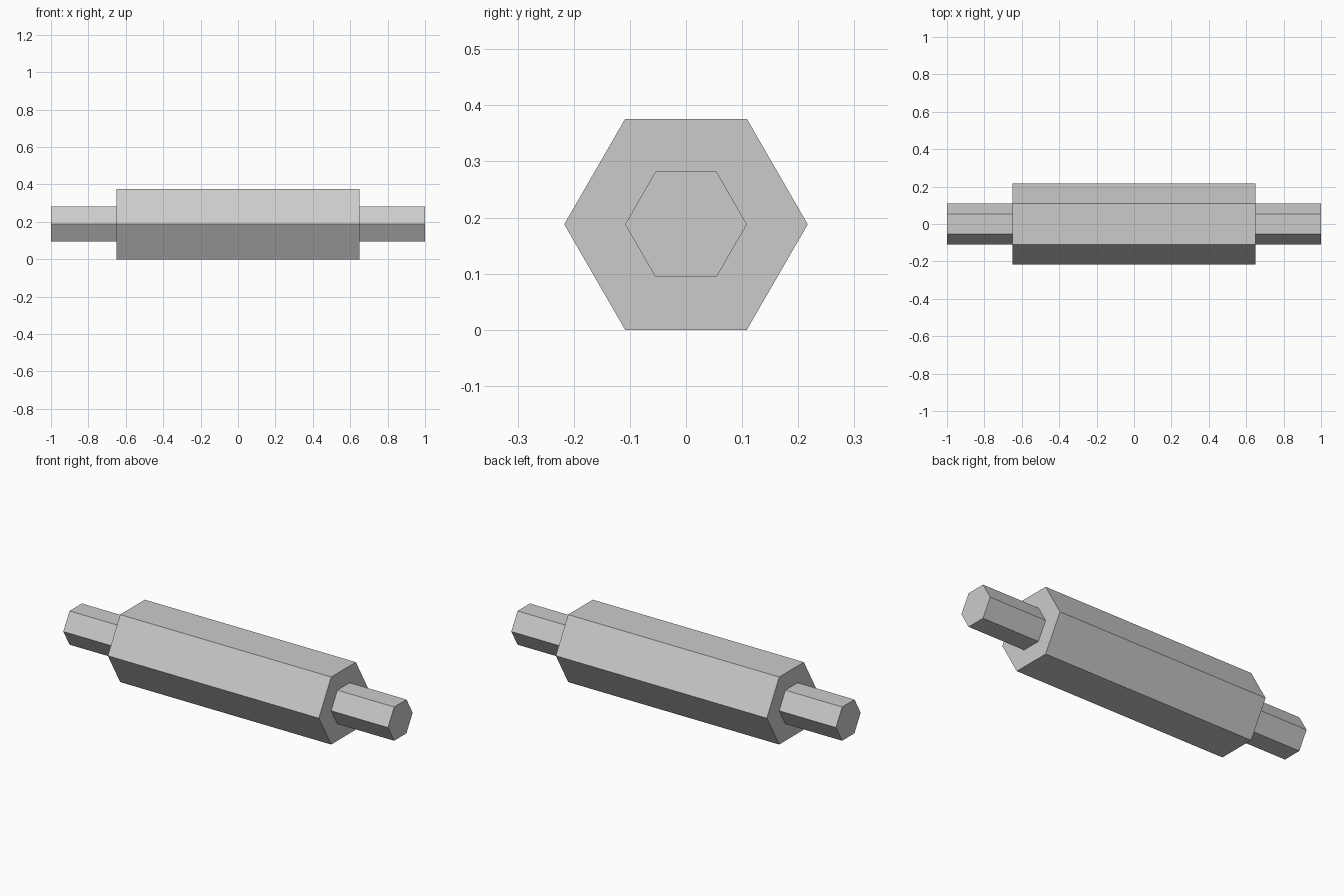
import bpy
import math

cube = bpy.data.objects.get("Cube")
if cube:
    bpy.data.objects.remove(cube, do_unlink=True)

# Single plain grey
grey = bpy.data.materials.new("light_grey")
grey.use_nodes = True
color = (0.6, 0.6, 0.6, 1)
grey.diffuse_color = color
grey.node_tree.nodes["Principled BSDF"].inputs["Base Color"].default_value = color

BODY_RADIUS = 0.217
BODY_HALF = 0.65
AXIS_Z = BODY_RADIUS * math.cos(math.pi / 6)


def hex_bar(name, radius, x_start, x_end):
    """Six-sided bar along x with flats on top and bottom."""
    bpy.ops.mesh.primitive_cylinder_add(
        vertices=6, radius=radius, depth=x_end - x_start,
        location=((x_start + x_end) / 2, 0, AXIS_Z),
        rotation=(0, math.pi / 2, 0))
    bar = bpy.context.object
    bar.name = name
    bar.data.materials.append(grey)
    bpy.ops.object.transform_apply(location=False, rotation=True, scale=True)
    return bar


# Thick central body
hex_bar("body", BODY_RADIUS, -BODY_HALF, BODY_HALF)

# Thin pin on each end
hex_bar("left_pin", BODY_RADIUS / 2, BODY_HALF, 1)
hex_bar("right_pin", BODY_RADIUS / 2, -1, -BODY_HALF)
